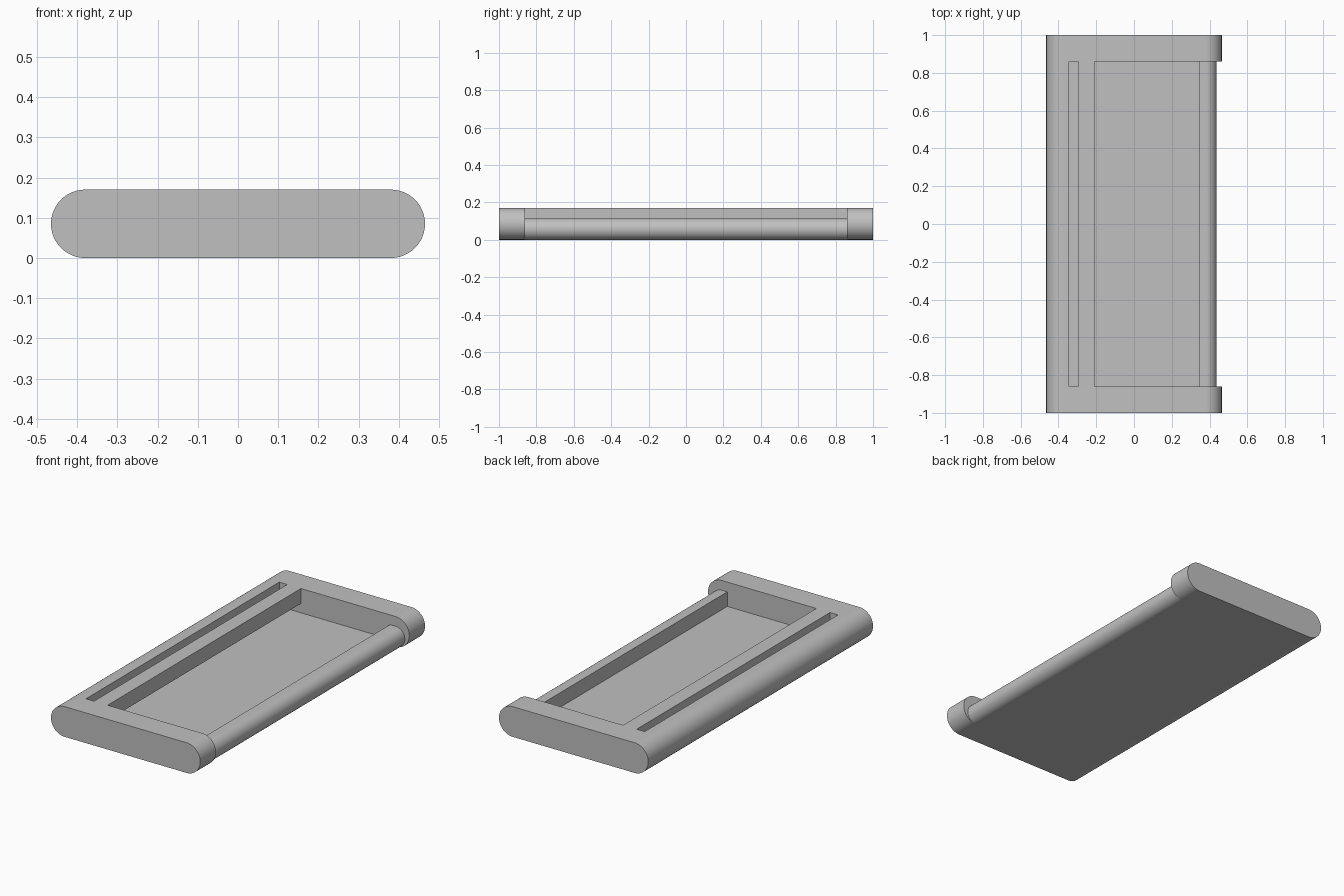
import bpy, bmesh, math

cube = bpy.data.objects.get("Cube")
if cube:
    bpy.data.objects.remove(cube, do_unlink=True)

grey = bpy.data.materials.new("plain grey")
grey.use_nodes = True
colour = (0.53, 0.53, 0.53, 1)
grey.diffuse_color = colour
grey.node_tree.nodes["Principled BSDF"].inputs["Base Color"].default_value = colour

# Shared dimensions
HALF_LENGTH, INNER_END = 1.0, 0.86
ARC_X = 0.38                      # centre of the rounded sides
HEIGHT, LIP_HEIGHT = 0.17, 0.115
FLOOR, SHELF = 0.033, 0.085       # pocket floor and underside of the divider
SLOT_LEFT, SLOT_RIGHT = -0.345, -0.295
POCKET_LEFT, POCKET_RIGHT = -0.21, 0.345


def half_round(side, height, steps=24):
    """Arc from bottom to top on the +x side, top to bottom on the -x side."""
    r = height / 2
    return [(side * (ARC_X + r * math.cos(a)), r + side * r * math.sin(a))
            for a in (math.pi * (i / steps - 0.5) for i in range(steps + 1))]


def extrude(name, profile, y0, y1, closed):
    """Sweep an x-z profile along y, with end faces if closed."""
    bm = bmesh.new()
    front = [bm.verts.new((x, y0, z)) for x, z in profile]
    back = [bm.verts.new((x, y1, z)) for x, z in profile]
    n = len(profile)
    for i in range(n):
        j = (i + 1) % n
        bm.faces.new((front[i], back[i], back[j], front[j]))
    if closed:
        bm.faces.new(front)
        bm.faces.new(back[::-1])
    mesh = bpy.data.meshes.new(name)
    bm.to_mesh(mesh)
    bm.free()
    mesh.materials.append(grey)
    obj = bpy.data.objects.new(name, mesh)
    bpy.context.collection.objects.link(obj)
    bpy.ops.object.select_all(action='DESELECT')
    obj.select_set(True)
    bpy.context.view_layer.objects.active = obj
    bpy.ops.object.shade_smooth_by_angle(angle=math.radians(30))


# Rounded end blocks
end_profile = half_round(1, HEIGHT) + half_round(-1, HEIGHT)
extrude("front_end", end_profile, -HALF_LENGTH, -INNER_END, True)
extrude("back_end", end_profile, INNER_END, HALF_LENGTH, True)

# Tray: base, low rounded lip, pocket floor and tall rounded side
tray_profile = (half_round(1, LIP_HEIGHT)
                + [(POCKET_RIGHT, LIP_HEIGHT), (POCKET_RIGHT, FLOOR),
                   (SLOT_LEFT, FLOOR), (SLOT_LEFT, HEIGHT)]
                + half_round(-1, HEIGHT))
extrude("tray", tray_profile, -INNER_END, INNER_END, False)

# Divider bar between the slot and the pocket
bar_profile = [(SLOT_RIGHT, SHELF), (POCKET_LEFT, SHELF),
               (POCKET_LEFT, HEIGHT), (SLOT_RIGHT, HEIGHT)]
extrude("divider_bar", bar_profile, -INNER_END, INNER_END, False)
